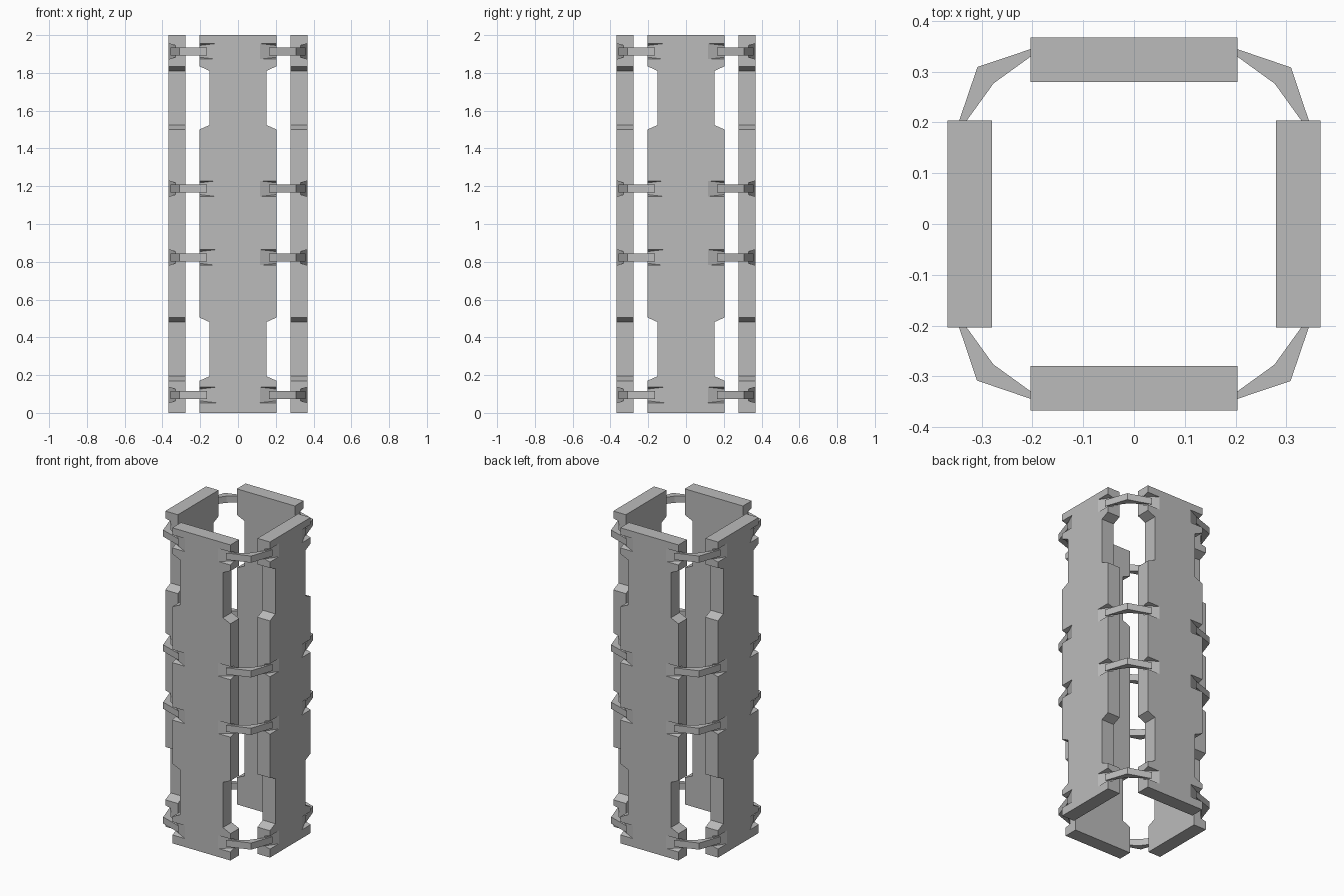
import bpy, bmesh
from math import pi
from mathutils import Matrix

if "Cube" in bpy.data.objects:
    bpy.data.objects.remove(bpy.data.objects["Cube"])

grey = bpy.data.materials.new("plain grey")
grey.use_nodes = True
grey.diffuse_color = (0.5, 0.5, 0.5, 1)
grey.node_tree.nodes["Principled BSDF"].inputs["Base Color"].default_value = grey.diffuse_color

OUTER, INNER, HALF = 0.367, 0.279, 0.204
LEVELS = (0.095, 0.823, 1.187, 1.914)


def make_object(name, bm):
    bmesh.ops.recalc_face_normals(bm, faces=bm.faces)
    mesh = bpy.data.meshes.new(name)
    bm.to_mesh(mesh)
    bm.free()
    mesh.materials.append(grey)
    obj = bpy.data.objects.new(name, mesh)
    bpy.context.collection.objects.link(obj)
    return obj


def extrude(bm, points, offset):
    face = bm.faces.new([bm.verts.new(p) for p in points])
    new = bmesh.ops.extrude_face_region(bm, geom=[face])["geom"]
    bmesh.ops.translate(bm, vec=offset,
                        verts=[v for v in new if isinstance(v, bmesh.types.BMVert)])


# Front panel with two long notches in each side
right = [(HALF, 0)]
for z0, z1 in ((0.17, 0.505), (1.5, 1.835)):
    right += [(HALF, z0), (0.151, z0 + 0.024), (0.151, z1 - 0.024), (HALF, z1)]
right.append((HALF, 2))
outline = right + [(-x, z) for x, z in reversed(right)]
bm = bmesh.new()
extrude(bm, [(x, -OUTER, z) for x, z in outline], (0, OUTER - INNER, 0))
panel = make_object("front_panel", bm)

# Flared, sloping slots where the clips enter the panel
bm = bmesh.new()
for z in LEVELS:
    for side in (-1, 1):
        verts = []
        for x, y in ((0.092, 0.377), (0.249, 0.311), (0.249, 0.377)):
            h = 0.031 + 0.28 * (y - 0.33)
            verts += [bm.verts.new((side * x, -y, z + s * h)) for s in (-1, 1)]
        bmesh.ops.convex_hull(bm, input=verts)
cutter = make_object("slot_cutter", bm)
cutter.hide_render = True
mod = panel.modifiers.new("slots", 'BOOLEAN')
mod.operation, mod.solver, mod.object = 'DIFFERENCE', 'EXACT', cutter
bpy.context.view_layer.objects.active = panel
bpy.ops.object.modifier_apply(modifier=mod.name)
bpy.data.objects.remove(cutter)

# Bent clips joining the front panel to the left one
half_clip = [(0.165, -0.357), (0.308, -0.309)]
outer = half_clip + [(0.357, -0.165)]
bm = bmesh.new()
for z in LEVELS:
    extrude(bm, [(x, y, z - 0.021) for x, y in outer + [(0.276, -0.277)]], (0, 0, 0.042))
clips = make_object("front_left_clips", bm)

# Repeat around the four sides
for i, (side, corner) in enumerate((("left", "back_left"), ("back", "back_right"),
                                    ("right", "front_right")), 1):
    for source, name in ((panel, side + "_panel"), (clips, corner + "_clips")):
        copy = bpy.data.objects.new(name, source.data)
        copy.matrix_world = Matrix.Rotation(i * pi / 2, 4, 'Z')
        bpy.context.collection.objects.link(copy)
